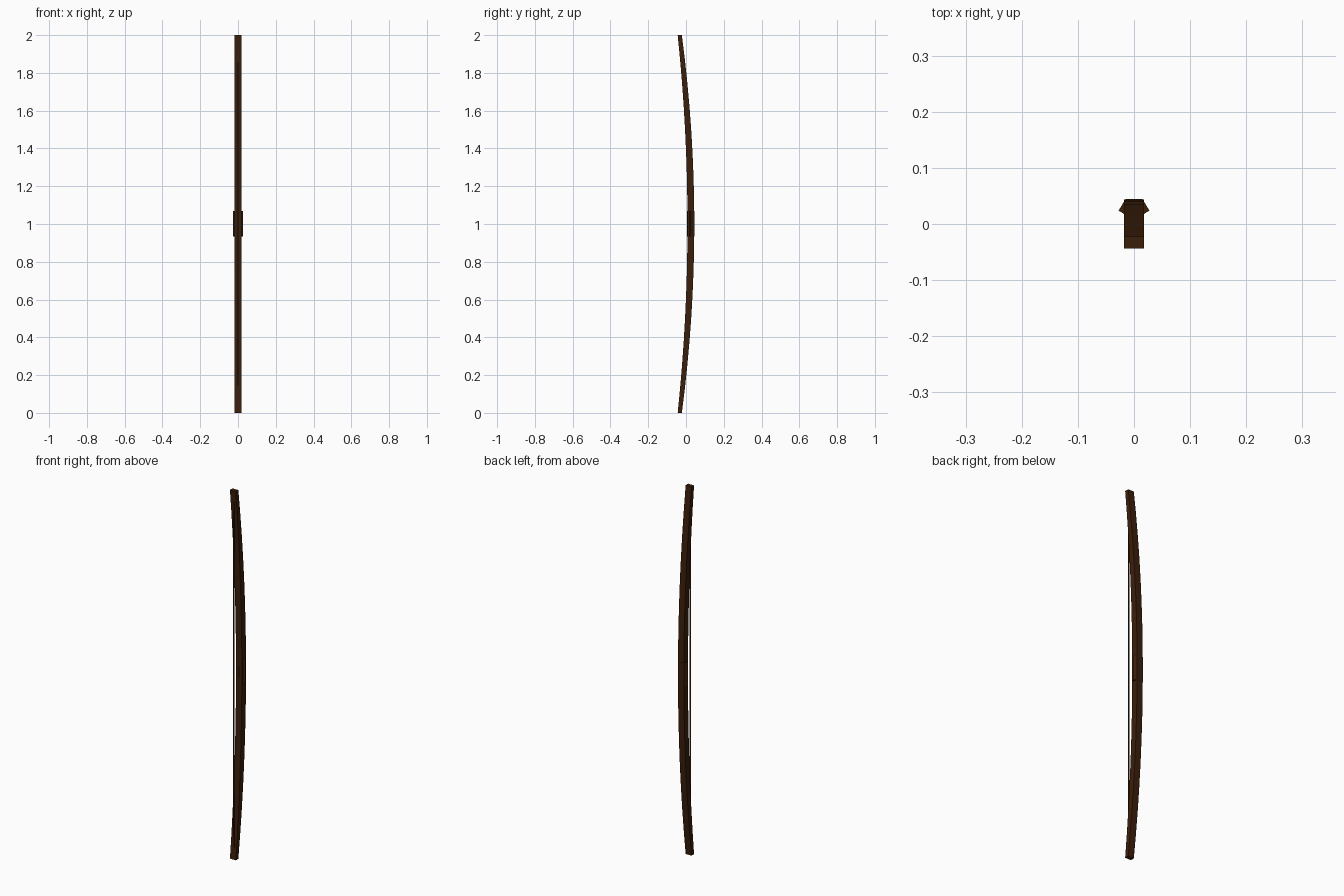
import bpy, bmesh

if "Cube" in bpy.data.objects:
    bpy.data.objects.remove(bpy.data.objects["Cube"])


def material(name, rgb):
    m = bpy.data.materials.new(name)
    m.diffuse_color = (*rgb, 1.0)
    m.use_nodes = True
    m.node_tree.nodes["Principled BSDF"].inputs["Base Color"].default_value = m.diffuse_color
    return m


def loft(name, rings, mat):
    """Skin a list of closed cross-sections and cap both ends."""
    bm = bmesh.new()
    loops = [[bm.verts.new(p) for p in ring] for ring in rings]
    n = len(loops[0])
    for a, b in zip(loops, loops[1:]):
        for i in range(n):
            j = (i + 1) % n
            bm.faces.new((a[i], a[j], b[j], b[i]))
    bm.faces.new(loops[0][::-1])
    bm.faces.new(loops[-1])
    bmesh.ops.recalc_face_normals(bm, faces=bm.faces)
    me = bpy.data.meshes.new(name)
    bm.to_mesh(me)
    bm.free()
    me.materials.append(mat)
    ob = bpy.data.objects.new(name, me)
    bpy.context.collection.objects.link(ob)
    return ob


wood = material("dark brown wood", (0.044, 0.0135, 0.003))

# Bow stave: rectangular section, bent along a parabola, thinner at the tips
W = 0.0175
rings = []
for i in range(17):
    t = -1 + i / 8
    front = 0.008 - 0.052 * t * t
    back = 0.044 - 0.066 * t * t
    z = 1 + t
    rings.append([(-W, front, z), (W, front, z), (W, back, z), (-W, back, z)])
loft("bow_stave", rings, wood)

# Grip: five-sided sleeve around the middle of the stave
section = [(0, 0.0065), (0.0275, 0.024), (0.015, 0.0443),
           (-0.015, 0.0443), (-0.0275, 0.024)]
loft("grip", [[(x, y, z) for x, y in section] for z in (0.935, 1.07)], wood)

# Bowstring: thin flat cord from tip to tip
S, T = 0.004, 0.001
loft("bowstring",
     [[(-S, -0.037 - T, z), (S, -0.037 - T, z), (S, -0.037 + T, z), (-S, -0.037 + T, z)]
      for z in (0.01, 1.99)], wood)
